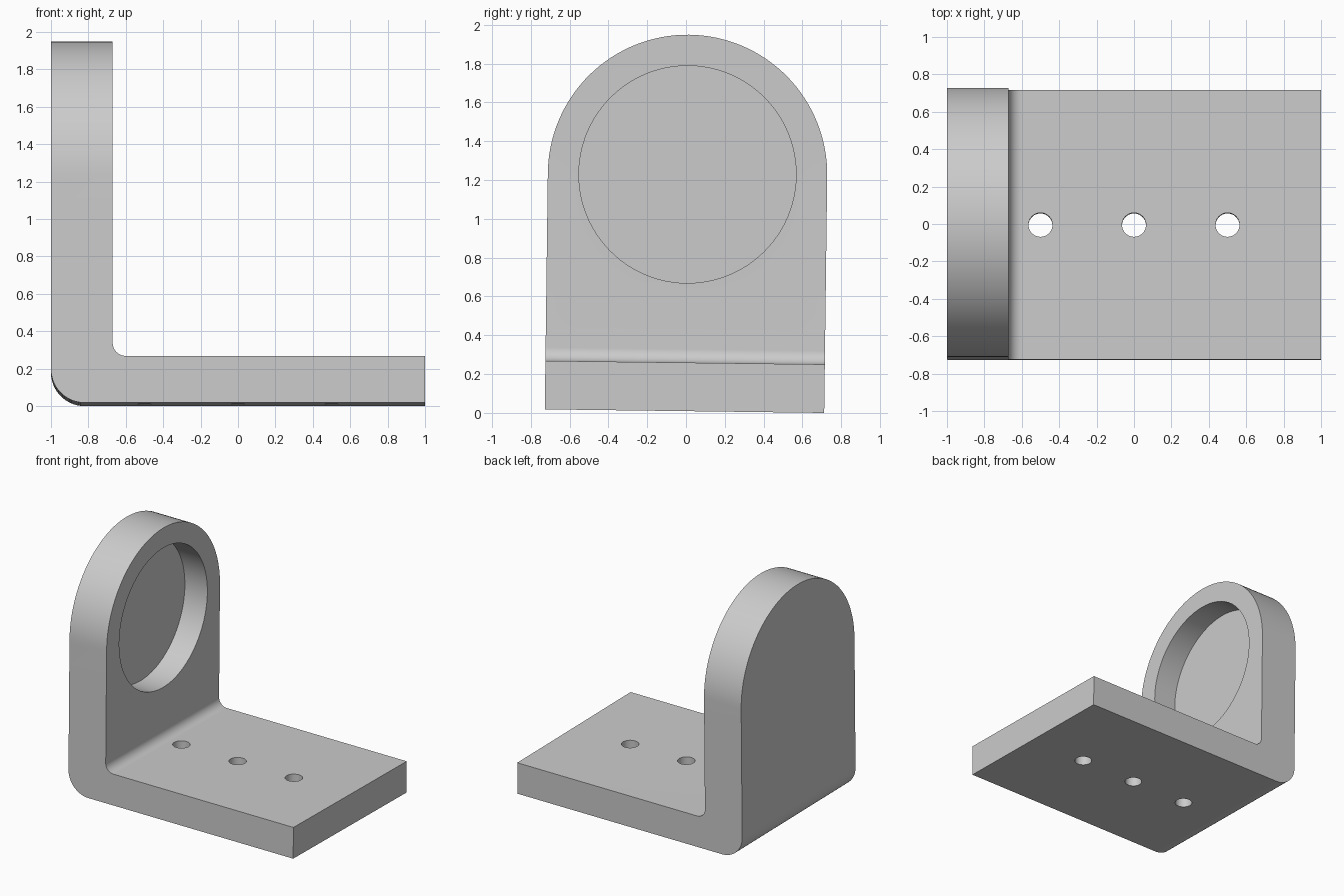
import bpy, bmesh, math
from mathutils import Vector

if "Cube" in bpy.data.objects:
    bpy.data.objects.remove(bpy.data.objects["Cube"], do_unlink=True)

grey = bpy.data.materials.new("plain grey")
grey.use_nodes = True
colour = (0.6, 0.6, 0.6, 1)
grey.diffuse_color = colour
grey.node_tree.nodes["Principled BSDF"].inputs["Base Color"].default_value = colour

HALF_WIDTH, ARCH_Z = 0.72, 1.22
BASE, WALL_X = 0.25, -0.67
INNER, OUTER = 0.07, 0.18


def arc(u, v, radius, start, end, steps):
    """Points along an arc, angles in degrees."""
    angles = [math.radians(start + (end - start) * i / steps) for i in range(steps + 1)]
    return [(u + radius * math.cos(a), v + radius * math.sin(a)) for a in angles]


def prism(name, outline, place, push):
    """Extrude a flat outline; place maps (u, v) to 3D."""
    bm = bmesh.new()
    face = bm.faces.new([bm.verts.new(place(u, v)) for u, v in outline])
    out = bmesh.ops.extrude_face_region(bm, geom=[face])
    moved = [g for g in out["geom"] if isinstance(g, bmesh.types.BMVert)]
    bmesh.ops.translate(bm, vec=Vector(push), verts=moved)
    bmesh.ops.recalc_face_normals(bm, faces=bm.faces)
    mesh = bpy.data.meshes.new(name)
    bm.to_mesh(mesh)
    bm.free()
    mesh.materials.append(grey)
    obj = bpy.data.objects.new(name, mesh)
    bpy.context.collection.objects.link(obj)
    return obj


def cut(target, cutter, operation):
    mod = target.modifiers.new(cutter.name, "BOOLEAN")
    mod.object, mod.operation, mod.solver = cutter, operation, "EXACT"
    bpy.ops.object.modifier_apply(modifier=mod.name)
    bpy.data.objects.remove(cutter, do_unlink=True)


# L-shaped body with rounded inner and outer bends
profile = [(1, 0), (1, BASE)]
profile += arc(WALL_X + INNER, BASE + INNER, INNER, 270, 180, 16)
profile += [(WALL_X, 2.2), (-1, 2.2)]
profile += arc(-1 + OUTER, OUTER, OUTER, 180, 270, 24)
bracket = prism("angle_bracket", profile, lambda u, v: (u, -HALF_WIDTH, v),
                (0, 2 * HALF_WIDTH, 0))
bpy.context.view_layer.objects.active = bracket
bracket.select_set(True)

# Arched top of the upright
arch = [(-HALF_WIDTH - 0.1, -0.1), (HALF_WIDTH + 0.1, -0.1), (HALF_WIDTH + 0.1, ARCH_Z - 0.2),
        (HALF_WIDTH, ARCH_Z - 0.2)]
arch += arc(0, ARCH_Z, HALF_WIDTH, 0, 180, 64)
arch += [(-HALF_WIDTH, ARCH_Z - 0.2), (-HALF_WIDTH - 0.1, ARCH_Z - 0.2)]
cut(bracket, prism("arch_cutter", arch, lambda u, v: (-1.2, u, v), (2.4, 0, 0)), "INTERSECT")

# Round blind pocket in the upright
pocket = arc(0, ARCH_Z, 0.56, 0, 360, 96)[:-1]
cut(bracket, prism("pocket_cutter", pocket, lambda u, v: (WALL_X - 0.2, u, v),
                   (0.4, 0, 0)), "DIFFERENCE")

# Row of through holes in the base
for x in (-0.5, 0, 0.5):
    hole = arc(x, 0, 0.064, 0, 360, 48)[:-1]
    cut(bracket, prism("hole_cutter", hole, lambda u, v: (u, v, -0.1), (0, 0, 0.5)), "DIFFERENCE")

# Slight sideways lean
bracket.rotation_euler.x = -0.0127
bracket.location = (0, -0.0077, 0.0091)
bpy.ops.object.shade_smooth_by_angle(angle=math.radians(30))
